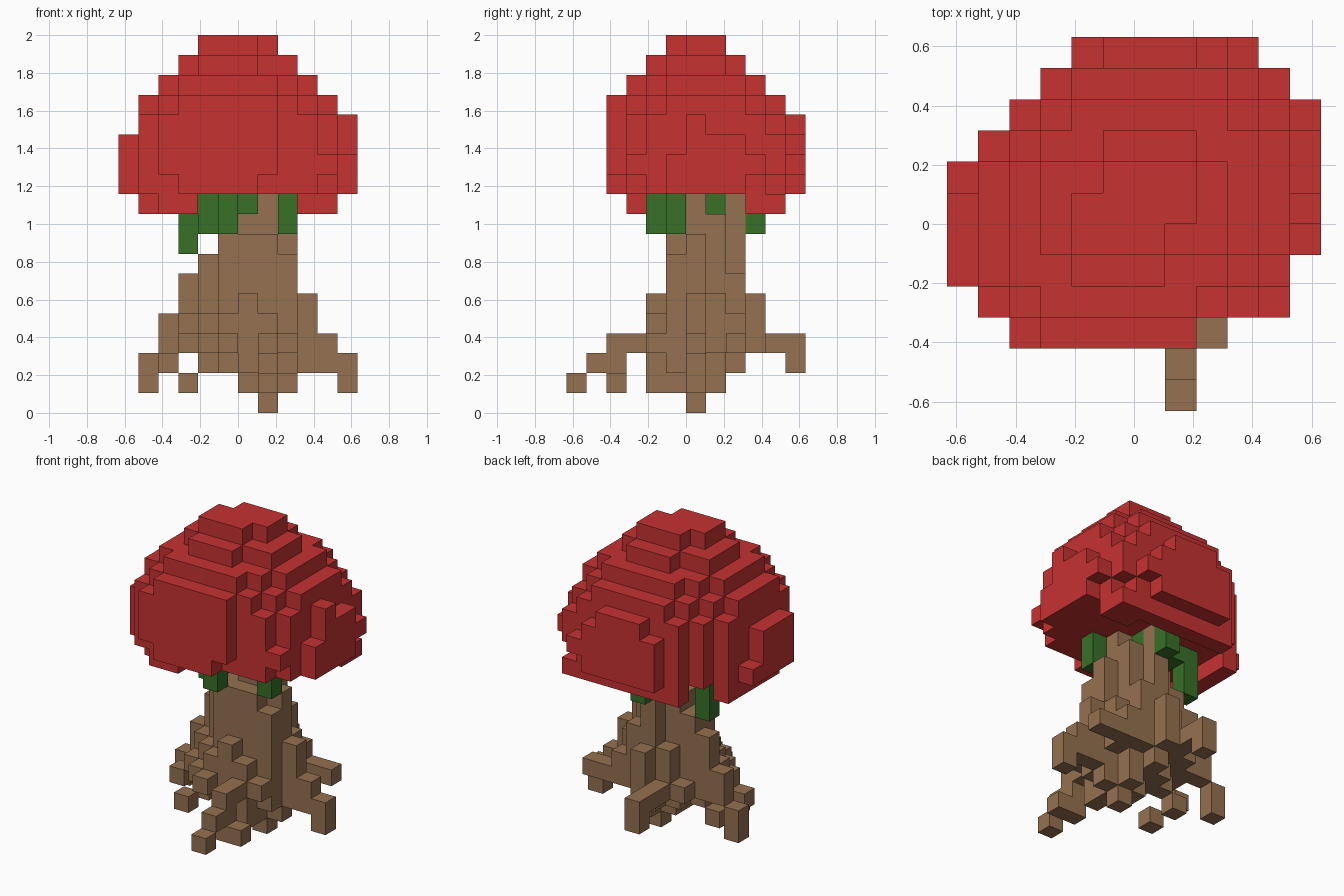
import bpy
import bmesh

UNIT = 2 / 19  # edge length of one block

default_cube = bpy.data.objects.get("Cube")
if default_cube:
    bpy.data.objects.remove(default_cube, do_unlink=True)


def make_material(name, rgb):
    color = (*rgb, 1.0)
    material = bpy.data.materials.new(name)
    material.use_nodes = True
    material.diffuse_color = color
    material.node_tree.nodes["Principled BSDF"].inputs["Base Color"].default_value = color
    return material


def box(x0, x1, y0, y1, z0, z1):
    """Block cells filling a box given by its limits."""
    return {(x, y, z) for x in range(x0, x1) for y in range(y0, y1) for z in range(z0, z1)}


def boxes(*limits):
    return set().union(*(box(*limit) for limit in limits))


def pillars(z0, *columns):
    """Single-block columns given as x, y and top height."""
    return boxes(*((x, x + 1, y, y + 1, z0, top) for x, y, top in columns))


def skewed_disk(rx, y0, y1, z, skew=0.3):
    """One layer of blocks filling a slightly slanted ellipse."""
    center, ry = (y0 + y1) / 2, (y1 - y0) / 2
    cells = set()
    for x, y, z in box(-rx, rx, y0, y1, z, z + 1):
        u, v = (x + 0.5) / rx, (y + 0.5 - center) / ry
        if u * u + v * v - skew * u * v <= 1:
            cells.add((x, y, z))
    return cells


def build_blocks(name, cells, material, solid):
    """Mesh the outer faces of the cells, skipping faces hidden by solid."""
    bm = bmesh.new()
    corners = {}

    def corner(point):
        if point not in corners:
            corners[point] = bm.verts.new([c * UNIT for c in point])
        return corners[point]

    for cell in sorted(cells):
        for axis in range(3):
            for side in (0, 1):
                neighbour = list(cell)
                neighbour[axis] += 2 * side - 1
                if tuple(neighbour) in solid:
                    continue
                loop = []
                for a, b in ((0, 0), (1, 0), (1, 1), (0, 1)):
                    point = list(cell)
                    point[axis] += side
                    point[(axis + 1) % 3] += a
                    point[(axis + 2) % 3] += b
                    loop.append(corner(tuple(point)))
                bm.faces.new(loop if side else loop[::-1])
    mesh = bpy.data.meshes.new(name)
    bm.to_mesh(mesh)
    bm.free()
    mesh.materials.append(material)
    part = bpy.data.objects.new(name, mesh)
    bpy.context.collection.objects.link(part)


# Cap: wide body
cap = boxes(
    (-5, 4, -3, 3, 11, 15),
    (4, 5, -3, -2, 12, 13),
    (4, 5, -2, 4, 11, 15),
    (-4, 5, 3, 4, 11, 15),
    (-3, 4, 4, 5, 11, 15),
    (4, 5, 4, 5, 12, 14),
)
# Cap: raised plates on the front, left, right and back
cap |= boxes((-4, 2, -4, -3, 12, 15), (-3, 1, -4, -3, 11, 12))
cap |= boxes((5, 6, -1, 3, 11, 13), (5, 6, 3, 4, 12, 13), (5, 6, 0, 3, 13, 14), (5, 6, 0, 1, 14, 15))
cap |= boxes((-6, -5, -2, 1, 11, 14), (-6, -5, 1, 2, 11, 12))
cap |= boxes((-2, 3, 5, 6, 11, 14), (3, 4, 5, 6, 12, 13), (-1, 2, 5, 6, 14, 15))
# Cap: stepped dome
for step in range(4):
    cap |= skewed_disk(5 - step, step - 4, 5 - step, 15 + step)
# Cap: drooping rim
cap |= boxes((-5, -4, -2, 3, 10, 11), (-4, -2, -3, -2, 10, 11), (3, 5, 3, 4, 10, 11), (-3, 5, 4, 5, 10, 11))

# Trunk: core
trunk = boxes(
    (0, 2, -1, 2, 2, 9),
    (-1, 0, -1, 2, 2, 9),
    (0, 2, 0, 2, 9, 10),
    (0, 2, -1, 1, 1, 2),
    (1, 2, -2, 2, 1, 2),
    (1, 2, 0, 1, 0, 1),
    (0, 1, 2, 3, 9, 11),
    (1, 2, 0, 1, 10, 11),
)
# Trunk: uneven buttresses around the core
trunk |= pillars(1, (2, 0, 9))
trunk |= pillars(2, (2, -1, 8), (0, 2, 9), (-2, 0, 8), (0, -2, 6), (1, -2, 5), (3, 0, 6))
trunk |= pillars(3, (1, 2, 7), (2, 1, 6), (2, 2, 5), (-1, 2, 6), (-2, 1, 8), (-3, 1, 7))
trunk |= pillars(3, (0, 3, 6), (-1, -2, 5), (-2, 2, 4), (2, -2, 4), (-3, 0, 5), (-2, -1, 5))

# Roots: bent chains of blocks
roots = boxes(
    (1, 2, -4, -2, 3, 4),
    (1, 2, -5, -3, 2, 3),
    (1, 2, -6, -5, 1, 2),
    (1, 3, -4, -3, 1, 2),
    (4, 5, 0, 1, 2, 4),
    (5, 6, 0, 1, 1, 3),
    (3, 5, 2, 3, 3, 4),
    (-1, 0, 3, 6, 3, 4),
    (-1, 0, 5, 6, 2, 3),
    (-4, -3, 1, 2, 3, 5),
    (-5, -4, 1, 2, 1, 3),
    (-3, -2, -1, 0, 3, 4),
    (-4, -3, -1, 0, 2, 3),
    (-3, -2, -2, -1, 1, 2),
    (-3, -2, 0, 1, 1, 2),
    (-1, 0, -3, -2, 3, 4),
    (-2, -1, -2, -1, 3, 4),
)
roots -= trunk

# Leaves hanging between cap and trunk
leaves = boxes(
    (-3, -2, 1, 2, 8, 11),
    (-2, -1, 0, 2, 10, 11),
    (-2, -1, -1, 0, 9, 11),
    (-1, 0, -2, -1, 9, 11),
    (0, 1, -1, 0, 10, 11),
    (2, 3, -1, 0, 9, 11),
    (0, 1, 1, 2, 10, 11),
    (0, 1, 3, 4, 9, 11),
) - trunk
cap -= leaves

red = make_material("cap red", (0.565, 0.032, 0.031))
brown = make_material("bark brown", (0.3, 0.164, 0.08))
green = make_material("leaf green", (0.038, 0.16, 0.02))

solid = cap | trunk | roots | leaves
build_blocks("cap", cap, red, solid)
build_blocks("trunk", trunk, brown, solid)
build_blocks("roots", roots, brown, solid)
build_blocks("hanging_leaves", leaves, green, solid)
